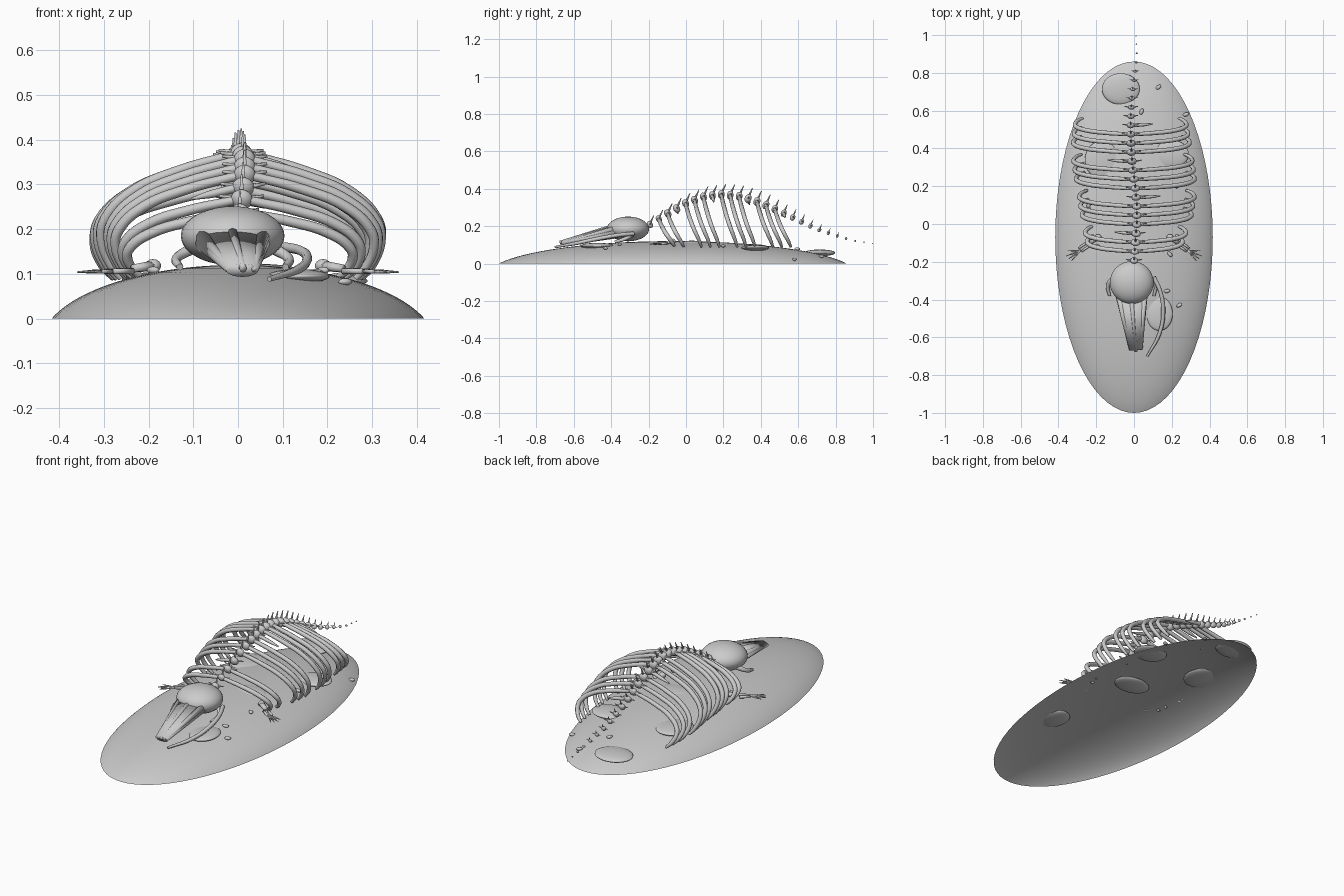
import bpy, bmesh, math, random
from mathutils import Vector, Matrix

if "Cube" in bpy.data.objects:
    bpy.data.objects.remove(bpy.data.objects["Cube"])

random.seed(4)
CX, CY = 0.0, -0.07          # sand mound centre
RX, RY = 0.417, 0.93


def sand_z(x, y):
    r2 = ((x - CX) / RX) ** 2 + ((y - CY) / RY) ** 2
    return 0.18 * math.sqrt(max(0, 1 - r2 * (1 - (0.06 / 0.18) ** 2))) - 0.06


def finish(name, bm, smooth=True):
    me = bpy.data.meshes.new(name)
    bm.to_mesh(me)
    bm.free()
    for p in me.polygons:
        p.use_smooth = smooth
    ob = bpy.data.objects.new(name, me)
    bpy.context.collection.objects.link(ob)
    return ob


def add_ball(bm, c, s, rot=Matrix(), u=20, v=12):
    m = Matrix.Translation(c) @ rot @ Matrix.Diagonal((*s, 1))
    bmesh.ops.create_uvsphere(bm, u_segments=u, v_segments=v, radius=1, matrix=m)


def ball(name, c, s, rot=Matrix(), u=32, v=20):
    bm = bmesh.new()
    add_ball(bm, c, s, rot, u, v)
    return finish(name, bm)


def add_cone(bm, a, b, r1, r2, flat=1.0, seg=10):
    a, b = Vector(a), Vector(b)
    d = b - a
    m = Matrix.Translation((a + b) / 2) @ d.to_track_quat('Z', 'Y').to_matrix().to_4x4()
    m = m @ Matrix.Diagonal((1, flat, 1, 1))
    bmesh.ops.create_cone(bm, cap_ends=True, segments=seg, radius1=r1, radius2=r2,
                          depth=d.length, matrix=m)


def tube(name, pts, radii):
    cu = bpy.data.curves.new(name, 'CURVE')
    cu.dimensions = '3D'
    cu.bevel_depth = 1
    cu.bevel_resolution = 2
    cu.resolution_u = 5
    cu.use_fill_caps = True
    sp = cu.splines.new('BEZIER')
    sp.bezier_points.add(len(pts) - 1)
    for bp, p, r in zip(sp.bezier_points, pts, radii):
        bp.co, bp.radius = p, r
        bp.handle_left_type = bp.handle_right_type = 'AUTO'
    ob = bpy.data.objects.new(name, cu)
    bpy.context.collection.objects.link(ob)
    return ob


# spine path: (y, x, z)
PATH = [(-.2, 0, .205), (-.1, .008, .265), (0, .015, .322), (.1, .015, .358), (.2, .006, .37),
        (.3, -.008, .358), (.4, -.015, .325), (.5, -.018, .28), (.6, -.016, .232),
        (.7, -.008, .185), (.8, .006, .15), (.9, .015, .122), (1.0, .01, .107)]


def spine(y):
    y = min(max(y, -.2), 1)
    for p, q in zip(PATH, PATH[1:]):
        if y <= q[0]:
            t = (y - p[0]) / (q[0] - p[0])
            return Vector((p[1] + t * (q[1] - p[1]), y, p[2] + t * (q[2] - p[2])))


# sand mound (open underneath)
bm = bmesh.new()
rings, seg = 24, 72
rows = []
for i in range(1, rings + 1):
    r = math.sin(i / rings * math.pi / 2)
    row = []
    for k in range(seg):
        a = 2 * math.pi * k / seg
        x, y = CX + RX * r * math.cos(a), CY + RY * r * math.sin(a)
        row.append(bm.verts.new((x, y, max(0, sand_z(x, y)))))
    rows.append(row)
top = bm.verts.new((CX, CY, sand_z(CX, CY)))
for k in range(seg):
    n = (k + 1) % seg
    bm.faces.new((top, rows[0][k], rows[0][n]))
    for a, b in zip(rows, rows[1:]):
        bm.faces.new((a[k], b[k], b[n], a[n]))
finish("sand_mound", bm)

# vertebrae with neural spines and side processes
STEP, Y0 = 0.0477, -0.193
bm = bmesh.new()
bs = bmesh.new()
for i in range(26):
    y = min(Y0 + STEP * i, .996)
    p = spine(y)
    t = (spine(y + .02) - spine(y - .02)).normalized()
    s = 1 if y < .42 else max(.14, 1 - (y - .42) * 1.55)
    if y < -.1:
        s = .85
    rot = t.to_track_quat('Y', 'Z').to_matrix().to_4x4()
    add_ball(bm, p, (.025 * s, .018 * s, .024 * s), rot, 14, 8)
    if i < 22:
        up = p + Vector((0, .024, .056)) * s
        add_cone(bs, p + Vector((0, .004, .012)) * s, up, .0065 * s, .002 * s, seg=6)
        for sd in (-1, 1):
            add_cone(bs, p, p + Vector((sd * .05, .006, .008)) * s, .008 * s, .003 * s, seg=6)
finish("vertebrae", bm)
finish("vertebra_processes", bs)

# ribs: every fourth vertebra carries only a broken stub
RIB = [(.06, 0, 1), (.45, .008, .87), (.78, .02, .7), (.97, .038, .48),
       (1, .052, .34), (.94, .075, .12), (.86, .085, 0)]
RAD = [.010, .0115, .012, .012, .0115, .010, .007]
for i in range(1, 16):
    p = spine(Y0 + STEP * i)
    w = .315 - .4 * (p.y - .25) ** 2
    for sd, side in ((-1, "left"), (1, "right")):
        stub = i % 4 == 3
        if stub and (i // 4 + (sd > 0)) % 2:
            continue
        pts = [(p.x + sd * w * f, p.y + dy, .09 + (p.z - .092) * h) for f, dy, h in RIB]
        if stub:
            a, b = Vector(pts[0]), Vector(pts[1])
            tube("rib_stub_" + side, [a, a.lerp(b, .5), a.lerp(b, .9)], [.010, .009, .003])
        else:
            tube("rib_" + side, pts, RAD)

# skull: braincase, beak with ridges
ball("skull_braincase", (-.012, -.31, .185), (.116, .113, .066))
bm = bmesh.new()
add_cone(bm, (-.012, -.385, .168), (.01, -.665, .108), .084, .036, .42, 24)
ob = finish("skull_beak", bm)
bm = bmesh.new()
add_cone(bm, (-.016, -.37, .2), (.011, -.675, .112), .014, .008, 1.2)
for sd in (-1, 1):
    add_cone(bm, (-.012 + sd * .066, -.39, .182), (.01 + sd * .026, -.665, .11), .016, .006)
finish("skull_beak_ridges", bm)

# cheek bones and jaw
for sd, side in ((-1, "left"), (1, "right")):
    tube("cheek_bone_" + side, [(-.012 + sd * .085, -.28, .16), (-.012 + sd * .125, -.32, .135),
                                (-.012 + sd * .118, -.38, .115)], [.014, .011, .008])
tube("jaw_right", [(.105, -.28, .16), (.14, -.36, .152), (.155, -.46, .135),
                   (.135, -.58, .11), (.07, -.7, .088)], [.011, .011, .011, .010, .006])

# flippers
for sd, side in ((-1, "left"), (1, "right")):
    bm = bmesh.new()
    z = .106
    add_cone(bm, (sd * .19, -.07, .118), (sd * .235, -.1, z + .006), .015, .011, .8)
    add_ball(bm, (sd * .19, -.07, .118), (.018, .016, .015), u=12, v=8)
    for o in (0, .016):
        add_cone(bm, (sd * (.235 + o), -.115 + o, z), (sd * (.278 + o), -.145 + o, z), .007, .006)
    for dx, dy in ((.05, -.055), (.066, -.046), (.078, -.03), (.07, -.002)):
        a = Vector((sd * .282, -.14, z))
        b = a + Vector((sd * dx, dy, -.002))
        m = a.lerp(b, .5)
        add_cone(bm, a, m, .005, .004, seg=6)
        add_cone(bm, m, b, .0048, .0015, seg=6)
    finish("flipper_" + side, bm)

# flat sand drifts
for x, y, rx, ry, rz, dz in ((-.07, .715, .1, .083, .018, .012), (.2, .37, .09, .075, .016, .005),
                             (-.17, .34, .09, .1, .016, 0), (.135, -.475, .07, .09, .016, 0),
                             (.04, .03, .1, .07, .016, -.012)):
    ball("sand_drift", (x, y, sand_z(x, y) + dz), (rx, ry, rz))

# scattered bone fragments
for x, y in ((.13, .725), (.275, .58), (.04, .595), (.24, -.43), (.175, -.355),
             (-.24, .1), (.22, .2), (-.19, -.12), (.19, -.16)):
    rot = Matrix.Rotation(random.uniform(0, 3), 4, 'Z')
    ball("bone_fragment", (x, y, sand_z(x, y) + .006), (.017, .010, .008), rot, 12, 8)
